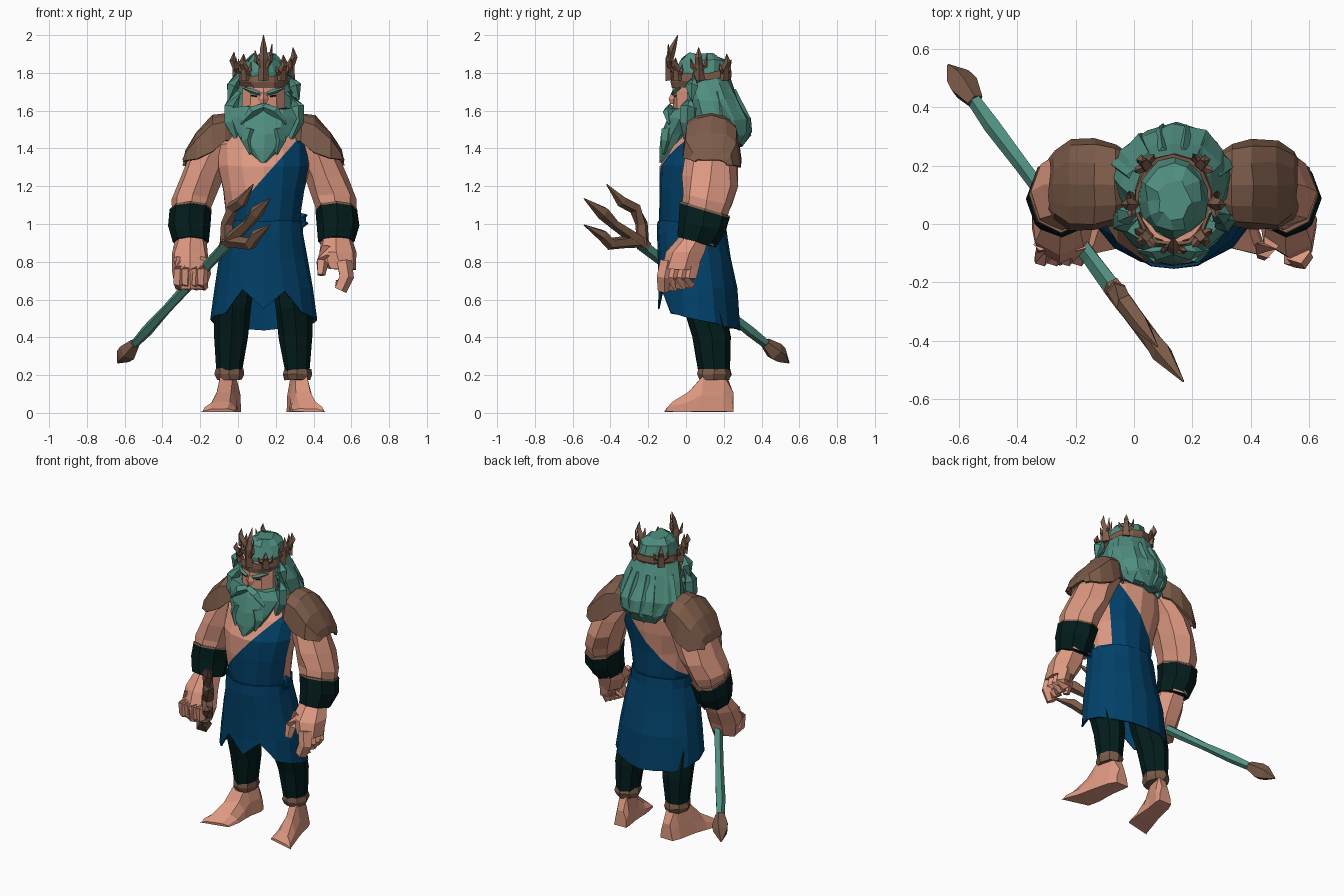
import bpy, bmesh, math, random
from mathutils import Vector

cube = bpy.data.objects.get("Cube")
if cube:
    bpy.data.objects.remove(cube, do_unlink=True)
random.seed(4)
CX = 0.135  # body centre line


def material(name, rgb):
    m = bpy.data.materials.new(name)
    m.use_nodes = True
    m.diffuse_color = (*rgb, 1)
    b = m.node_tree.nodes["Principled BSDF"]
    b.inputs["Base Color"].default_value = (*rgb, 1)
    b.inputs["Roughness"].default_value = 0.9
    return m


SKIN = material("skin", (0.72, 0.315, 0.22))
TEAL = material("teal hair", (0.08, 0.27, 0.215))
BROWN = material("brown leather", (0.20, 0.105, 0.067))
BLUE = material("blue cloth", (0.0005, 0.052, 0.14))
DARK = material("dark cloth", (0.001, 0.0125, 0.012))


def bridge(name, rings, mat, closed=True, caps=True, jitter=0.0, thick=0.0):
    """Join successive rings of points into one flat-shaded surface."""
    bm = bmesh.new()
    rows = []
    for ring in rings:
        rows.append([bm.verts.new(Vector(p) + Vector([random.uniform(-jitter, jitter) for _ in range(3)]))
                     for p in ring])
    n = len(rows[0])
    for a, b in zip(rows, rows[1:]):
        for i in range(n if closed else n - 1):
            j = (i + 1) % n
            bm.faces.new((a[i], a[j], b[j], b[i]))
    if closed and caps:
        bm.faces.new(rows[0])
        bm.faces.new(rows[-1])
    bmesh.ops.recalc_face_normals(bm, faces=bm.faces)
    me = bpy.data.meshes.new(name)
    bm.to_mesh(me)
    bm.free()
    me.materials.append(mat)
    ob = bpy.data.objects.new(name, me)
    bpy.context.collection.objects.link(ob)
    if thick:
        mod = ob.modifiers.new("thickness", "SOLIDIFY")
        mod.thickness = thick
    return ob


def ellipse(x, y, z, rx, ry, n, tilt=0.0):
    pts = []
    for i in range(n):
        a = 2 * math.pi * i / n - math.pi / 2
        pts.append((CX + x + rx * math.cos(a), y + ry * math.sin(a), z + tilt * ry * math.sin(a)))
    return pts


def loft(name, secs, mat, n=8, s=1, tilt=0.0, **kw):
    """Stack of horizontal ellipses (x, y, z, rx, ry); s = -1 mirrors it."""
    return bridge(name, [ellipse(s * x, y, z, rx, ry, n, tilt) for x, y, z, rx, ry in secs], mat, **kw)


def tube(name, pts, mat, n=5, **kw):
    """Tapered tube through (x, y, z, radius) in world space."""
    ps = [Vector(p[:3]) for p in pts]
    rings = []
    for i, p in enumerate(ps):
        d = (ps[min(i + 1, len(ps) - 1)] - ps[max(i - 1, 0)]).normalized()
        u = d.cross(Vector((0, 0, 1)) if abs(d.z) < 0.9 else Vector((0, 1, 0))).normalized()
        v = d.cross(u)
        rings.append([p + pts[i][3] * (u * math.cos(2 * math.pi * k / n) + v * math.sin(2 * math.pi * k / n))
                      for k in range(n)])
    return bridge(name, rings, mat, **kw)


# Torso, with the robe draped over the left shoulder and bare skin under the left arm
torso = loft("torso", [(0, .03, .92, .18, .155), (0, .03, 1.03, .197, .172), (0, .035, 1.18, .215, .18),
                       (0, .045, 1.31, .25, .185), (0, .08, 1.42, .24, .16), (0, .1, 1.54, .11, .1)],
             SKIN, n=14, jitter=.006)
torso.data.materials.append(BLUE)
bm = bmesh.new()
bm.from_mesh(torso.data)
edge_pt, edge_no = Vector((-.055, 0, 1.03)), Vector((.35, 0, -.31))
bmesh.ops.bisect_plane(bm, geom=bm.verts[:] + bm.edges[:] + bm.faces[:], plane_co=edge_pt, plane_no=edge_no)
bm.normal_update()
for f in bm.faces:
    c = f.calc_center_median()
    underarm = c.y > .03 and c.z > 1.03 and f.normal.x > .6
    if (c - edge_pt).dot(edge_no) > 0 and not underarm:
        f.material_index = 1
bm.to_mesh(torso.data)
bm.free()

# Skirt with a slanted hem and two front slits
rings = [ellipse(0, y, z, rx, ry, 16) for y, z, rx, ry in
         [(.03, 1.015, .207, .183), (.03, .95, .21, .186), (.045, .82, .235, .195), (.06, .66, .265, .208)]]
hem = []
for i, (x, y, z) in enumerate(ellipse(0, .07, 0, .285, .214, 16)):
    z = .545 - .105 * (y + .14) / .42
    if i in (1, 15):
        z = .65
    hem.append((x, y, z))
bridge("skirt", rings + [hem], BLUE, caps=False, jitter=.005, thick=.008)
tube("waist_knot", [(.32, .02, 1.05, .012), (.35, .01, 1.035, .026), (.355, .0, 1.01, .02), (.33, .0, .98, .01)], BLUE)

for s, side in ((1, "left"), (-1, "right")):
    # Legs and feet
    loft(side + "_trouser_leg", [(.10, .05, .8, .07, .07), (.14, .075, .68, .09, .09), (.163, .095, .56, .1, .108),
                                 (.172, .135, .4, .09, .1), (.18, .15, .2, .065, .08)], DARK, s=s, jitter=.004)
    loft(side + "_ankle_cuff", [(.18, .15, .175, .066, .08), (.18, .15, .205, .077, .09),
                                (.18, .15, .235, .07, .085)], BROWN, s=s, jitter=.004)
    foot = []
    for t, w, h in [(0, .045, .10), (.12, .056, .19), (.42, .064, .19), (.62, .074, .105), (.86, .092, .05), (1, .09, .015)]:
        cx, y = .168 + .075 * t, .25 - .345 * t
        foot.append([(CX + s * (cx + w * k), y - .07 * t * k * (1 if t < 1 else .3), .006 + h * q) for k, q in
                     [(-1, 0), (1, 0), (.85, .45), (.45, 1), (-.55, 1), (-.95, .45)]])
    bridge(side + "_foot", foot, SKIN, jitter=.003)

    # Arms
    loft(side + "_upper_arm", [(.2, .14, 1.46, .09, .1), (.29, .135, 1.34, .115, .135), (.335, .13, 1.23, .115, .148),
                               (.375, .115, 1.13, .118, .13), (.385, .095, 1.06, .1, .12), (.385, .07, .9, .085, .09)],
         SKIN, s=s, tilt=-.2, jitter=.006)
    loft(side + "_bracer", [(.385, .10, 1.075, .112, .132), (.395, .085, .99, .113, .122),
                            (.385, .055, .905, .097, .1)], DARK, s=s, tilt=-.3, jitter=.003)
    loft(side + "_bracer_trim", [(.386, .10, 1.07, .112, .134), (.385, .10, 1.083, .108, .13)],
         BROWN, s=s, tilt=-.3)

    # Shoulder guard: arches marching outward from the neck
    arches = []
    for x, hw, zt, zb in [(.15, .105, 1.55, 1.43), (.2, .14, 1.585, 1.42), (.27, .155, 1.575, 1.36),
                          (.355, .155, 1.485, 1.325), (.41, .115, 1.39, 1.325), (.425, .085, 1.34, 1.32)]:
        arch = []
        for k in range(7):
            a = math.pi * k / 6
            y = -hw * math.cos(a)
            arch.append((CX + s * x, .135 + y, zb + (zt - zb) * math.sin(a) ** .5 - .13 * y * (1 - math.sin(a))))
        arches.append(arch)
    bridge(side + "_shoulder_guard", arches, BROWN, closed=False, jitter=.005, thick=.014)

# Left open hand
loft("left_palm", [(.385, .05, .93, .08, .085), (.39, .0, .85, .1, .105), (.415, -.03, .76, .075, .1)],
     SKIN, n=7, jitter=.005)
for i, y in enumerate((-.105, -.06, -.015, .025)):
    tube("left_finger_%d" % (i + 1), [(.56, y + .01, .80, .044), (.572, y - .01, .72, .042),
                                      (.54, y - .01, .65 + .01 * i, .036)], SKIN)
tube("left_thumb", [(.475, -.05, .87, .04), (.445, -.085, .80, .035), (.44, -.105, .73, .022)], SKIN)

# Right fist around the shaft
loft("right_fist", [(-.385, .05, .93, .08, .085), (-.39, -.0, .84, .1, .105), (-.385, -.04, .74, .105, .1),
                    (-.385, -.05, .655, .08, .075)], SKIN, n=7, jitter=.006)
for i in range(4):
    x = -.315 + .042 * i
    tube("right_finger_%d" % (i + 1), [(x, -.07, .81, .03), (x, -.118, .755, .03), (x, -.11, .69, .03),
                                       (x + .01, -.06, .665, .022)], SKIN)


# Trident: every point lies in one upright plane, given by y and rise
def shaft(y, z, r):
    return (-.64 + (.55 - y) * .743, y, z, r)


tube("trident_shaft", [shaft(y, .705 - .80 * y, r) for y, r in
                       [(.46, .022), (.34, .032), (.2, .027), (.02, .03), (-.12, .03), (-.24, .034)]], TEAL, jitter=.003)
tube("trident_butt", [shaft(.42, .37, .03), shaft(.47, .325, .052), shaft(.5, .305, .045), shaft(.545, .265, .004)], BROWN)
PRONGS = {"middle": [(-.21, .88, .036), (-.27, .925, .036), (-.38, 1.0, .028), (-.44, 1.06, .038), (-.54, 1.135, .003)],
          "upper": [(-.23, .89, .036), (-.235, 1.0, .034), (-.27, 1.085, .034), (-.34, 1.12, .032), (-.42, 1.21, .003)],
          "lower": [(-.22, .91, .036), (-.31, .905, .034), (-.40, .895, .034), (-.44, .94, .032), (-.54, .995, .003)]}
for k, pts in PRONGS.items():
    tube("trident_%s_prong" % k, [shaft(*p) for p in pts], BROWN)

# Head
loft("face", [(0, .07, 1.46, .09, .1), (0, .04, 1.6, .12, .108), (0, .045, 1.7, .118, .117), (0, .05, 1.78, .112, .118)],
     SKIN, n=10)
tube("nose", [(CX, -.055, 1.71, .014), (CX, -.066, 1.66, .026), (CX, -.066, 1.635, .018)], SKIN, n=4)
loft("hair", [(0, .26, 1.42, .10, .04), (0, .2, 1.48, .185, .15), (0, .165, 1.56, .205, .168),
              (0, .135, 1.66, .178, .15), (0, .105, 1.76, .14, .138), (0, .085, 1.81, .12, .14),
              (0, .085, 1.87, .1, .115), (0, .085, 1.9, .055, .065)], TEAL, n=12, jitter=.012)
for i in range(6):
    a = math.radians(15 + 30 * i)
    c, q = math.cos(a), math.sin(a)
    tube("hair_lock_%d" % (i + 1), [(CX + .13 * c, .14 + .10 * q, 1.70, .03), (CX + .165 * c, .17 + .12 * q, 1.55, .052),
                                    (CX + .155 * c, .185 + .12 * q, 1.47, .04),
                                    (CX + .14 * c, .19 + .1 * q, 1.41, .005)], TEAL, n=4, jitter=.006)
loft("beard", [(0, -.12, 1.33, .02, .018), (0, -.078, 1.39, .085, .06), (0, -.045, 1.48, .14, .082),
               (0, -.01, 1.56, .178, .095), (0, .015, 1.615, .165, .098)], TEAL, n=10, jitter=.01)
for s, side in ((1, "left"), (-1, "right")):
    tube(side + "_moustache", [(CX, -.085, 1.62, .02), (CX + s * .06, -.095, 1.595, .028),
                               (CX + s * .12, -.09, 1.53, .006)], TEAL, n=4)
    tube(side + "_eyebrow", [(CX + s * .02, -.07, 1.69, .01), (CX + s * .06, -.06, 1.703, .013),
                             (CX + s * .105, -.03, 1.72, .005)], TEAL, n=4)
    tube(side + "_eye", [(CX + s * .035, -.06, 1.676, .004), (CX + s * .065, -.049, 1.68, .005)], DARK, n=4)
    # Side locks in two tiers
    tube(side + "_temple_lock", [(CX + s * .125, .05, 1.8, .016), (CX + s * .165, .03, 1.73, .036),
                                 (CX + s * .185, .03, 1.655, .006)], TEAL, n=5)
    tube(side + "_cheek_lock", [(CX + s * .14, .03, 1.7, .025), (CX + s * .175, .01, 1.62, .04),
                                (CX + s * .175, .005, 1.54, .038), (CX + s * .14, .0, 1.44, .01)], TEAL, n=5)
    tube(side + "_beard_lock", [(CX + s * .07, -.09, 1.5, .04), (CX + s * .085, -.1, 1.44, .034),
                                (CX + s * .07, -.12, 1.37, .006)], TEAL, n=4)

# Crown: tilted band with a few branching points and a tall one in front
bridge("crown_band", [ellipse(0, .08, 1.735, .124, .15, 14, .1), ellipse(0, .08, 1.765, .138, .163, 14, .1),
                      ellipse(0, .08, 1.80, .134, .158, 14, .1)], BROWN, caps=False, jitter=.005, thick=.012)
POINTS = [(-90, 2.0), (-48, 1.87), (-132, 1.88), (-4, 1.935), (184, 1.91), (48, 1.895), (132, 1.9)]
for i, (deg, top) in enumerate(POINTS):
    a = math.radians(deg)
    c, q = math.cos(a), math.sin(a)
    h = top - 1.77
    px = lambda r, side=0: (CX + .136 * r * c - side * q, .08 + .158 * r * q + side * c)
    tube("crown_point_%d" % (i + 1), [(*px(1), 1.76, .03), (*px(1.06), 1.77 + h * .45, .022),
                                      (*px(.95 if i == 0 else 1.2), 1.77 + h * .7, .018),
                                      (*px(.78 if i == 0 else 1.15), top, .002)], BROWN, n=4)
    for k in (-1, 1):
        tube("crown_twig_%d_%s" % (i + 1, "a" if k < 0 else "b"),
             [(*px(1.03), 1.77 + h * .2, .015), (*px(1.08, k * .035), 1.77 + h * .4, .013),
              (*px(1.1, k * .045), 1.77 + h * (.65 if k < 0 else .8), .002)], BROWN, n=4)
